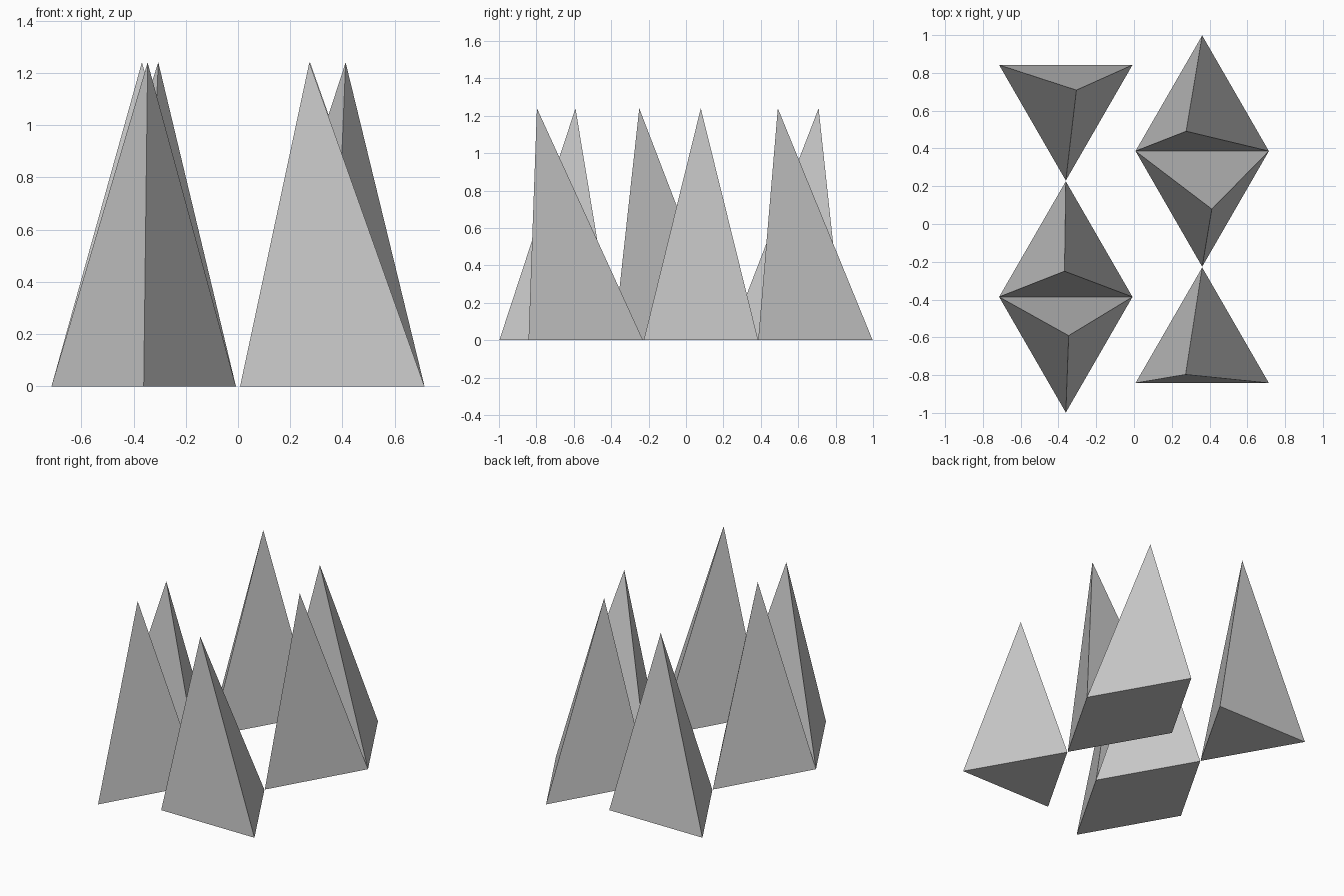
import bpy, bmesh

if "Cube" in bpy.data.objects:
    bpy.data.objects.remove(bpy.data.objects["Cube"])

HALF = 0.353    # half side of the triangular base
DEPTH = 0.612   # base triangle depth
PITCH = 0.614   # spacing of bases along y
HEIGHT = 1.24


def spike(name, cx, base_y, direction, apex):
    """Three-sided pyramid: flat base edge at base_y, tip pointing along direction in y."""
    bm = bmesh.new()
    base = [bm.verts.new(p) for p in (
        (cx - HALF, base_y, 0),
        (cx + HALF, base_y, 0),
        (cx, base_y + direction * DEPTH, 0))]
    top = bm.verts.new((*apex, HEIGHT))
    bm.faces.new(base)
    for i in range(3):
        bm.faces.new((base[i], base[(i + 1) % 3], top))
    bmesh.ops.recalc_face_normals(bm, faces=bm.faces)
    mesh = bpy.data.meshes.new(name)
    bm.to_mesh(mesh)
    bm.free()
    bpy.context.collection.objects.link(bpy.data.objects.new(name, mesh))


# Each column alternates direction; the right one is the left turned half a turn
# name, side, base edge in pitches from the column start, direction, leaning apex
columns = {
    "left": (-1, [(-0.305, 0.709), (-0.368, -0.25), (-0.346, -0.591)]),
    "right": (1, [(0.273, -0.797), (0.412, 0.079), (0.276, 0.491)]),
}
for side, (s, apexes) in columns.items():
    far = -s * (1 - 0.158)
    for i, apex in enumerate(apexes):
        base_y = far if i == 0 else far + s * 2 * PITCH
        direction = s if i % 2 == 0 else -s
        spike(f"{side}_spike_{i + 1}", s * 0.361, base_y, direction, apex)
